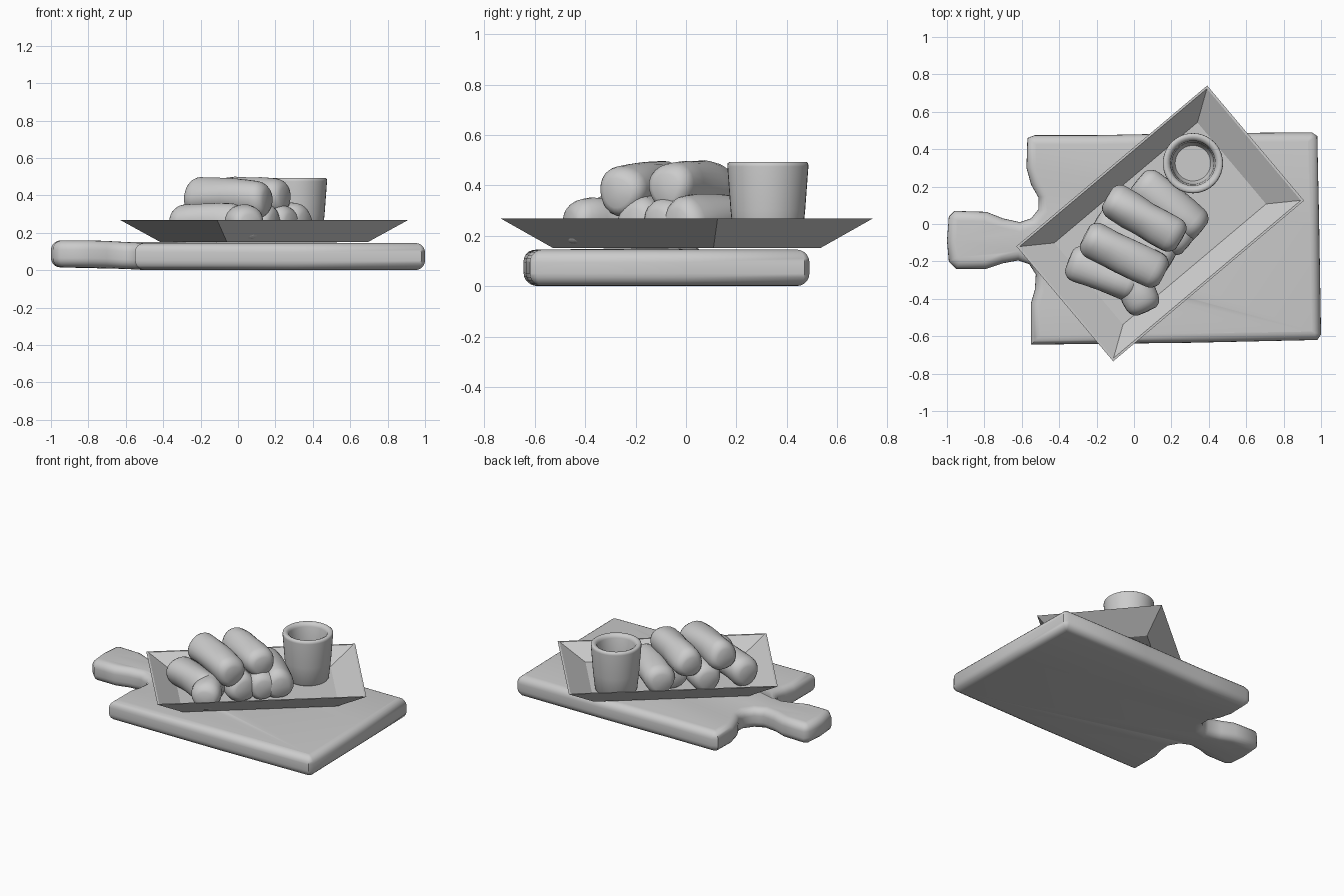
import bpy, bmesh, math, random
from mathutils import Vector, Matrix

random.seed(4)
if "Cube" in bpy.data.objects:
    bpy.data.objects.remove(bpy.data.objects["Cube"], do_unlink=True)

grey = bpy.data.materials.new("plain_grey")
grey.use_nodes = True
grey.diffuse_color = (0.6, 0.6, 0.6, 1)
grey.node_tree.nodes["Principled BSDF"].inputs["Base Color"].default_value = (0.6, 0.6, 0.6, 1)


def add_object(name, bm, smooth=None):
    bmesh.ops.remove_doubles(bm, verts=bm.verts, dist=0.0005)
    bmesh.ops.recalc_face_normals(bm, faces=bm.faces)
    mesh = bpy.data.meshes.new(name)
    bm.to_mesh(mesh)
    bm.free()
    mesh.materials.clear()
    mesh.materials.append(grey)
    ob = bpy.data.objects.new(name, mesh)
    bpy.context.collection.objects.link(ob)
    if smooth:
        bpy.ops.object.select_all(action='DESELECT')
        ob.select_set(True)
        bpy.context.view_layer.objects.active = ob
        bpy.ops.object.shade_smooth_by_angle(angle=math.radians(smooth))
    return ob


def lathe(profile, steps):
    """Spin a list of (radius, height) points around z."""
    bm = bmesh.new()
    verts = [bm.verts.new((r, 0, z)) for r, z in profile]
    edges = [bm.edges.new(pair) for pair in zip(verts, verts[1:])]
    bmesh.ops.spin(bm, geom=verts + edges, cent=(0, 0, 0), axis=(0, 0, 1),
                   angle=math.tau, steps=steps)
    bmesh.ops.remove_doubles(bm, verts=bm.verts, dist=0.0005)
    return bm


# Cutting board: rounded slab with a paddle handle
outline = [(-0.57, 0.46), (-0.53, 0.475), (-0.2, 0.475), (0.3, 0.485), (0.95, 0.49), (0.98, 0.47),
           (0.99, 0), (1.0, -0.59), (0.98, -0.62), (0.3, -0.635), (-0.55, -0.645),
           (-0.55, -0.42), (-0.53, -0.35), (-0.525, -0.27), (-0.56, -0.215), (-0.62, -0.195),
           (-0.7, -0.21), (-0.79, -0.24), (-0.95, -0.24), (-0.99, -0.2), (-1.0, -0.09),
           (-0.99, 0.04), (-0.96, 0.07), (-0.79, 0.065), (-0.7, 0.03), (-0.61, 0.01),
           (-0.55, 0.03), (-0.51, 0.08), (-0.51, 0.14), (-0.55, 0.21), (-0.575, 0.3)]
curve = bpy.data.curves.new("board_outline", 'CURVE')
curve.dimensions = '2D'
curve.fill_mode = 'BOTH'
curve.extrude, curve.bevel_depth, curve.offset = 0.022, 0.05, -0.05
curve.bevel_resolution = 4
spline = curve.splines.new('POLY')
spline.points.add(len(outline) - 1)
for point, (x, y) in zip(spline.points, outline):
    point.co = (x, y, 0, 1)
spline.use_cyclic_u = True
helper = bpy.data.objects.new("board_outline", curve)
bm = bmesh.new()
bm.from_mesh(helper.to_mesh())
helper.to_mesh_clear()
bpy.data.objects.remove(helper)
for v in bm.verts:
    lift = min(max((-0.5 - v.co.x) / 0.25, 0), 1)
    v.co.z += 0.073 + 0.014 * lift
add_object("cutting_board", bm, 50)

# Serving dish: thin rectangular tray with flared sides
bm = bmesh.new()
loops = []
for a, b, z in [(0.495, 0.278, 0.152), (0.667, 0.402, 0.268), (0.655, 0.39, 0.268),
                (0.50, 0.285, 0.168)]:
    loops.append([bm.verts.new((sx * a, sy * b, z))
                  for sx, sy in ((-1, -1), (1, -1), (1, 1), (-1, 1))])
for low, high in zip(loops, loops[1:]):
    for i in range(4):
        j = (i + 1) % 4
        bm.faces.new((low[i], low[j], high[j], high[i]))
bm.faces.new(loops[0][::-1])
bm.faces.new(loops[-1])
bm.transform(Matrix.Translation((0.14, 0.003, 0)) @ Matrix.Rotation(math.radians(40.1), 4, 'Z'))
add_object("serving_dish", bm)

# Dipping cup: tapered, with a thick rounded rim
cup = [(0, 0.165), (0.125, 0.165), (0.135, 0.18), (0.148, 0.3), (0.161, 0.475),
       (0.16, 0.488), (0.152, 0.494), (0.14, 0.494), (0.127, 0.487), (0.12, 0.47),
       (0.112, 0.34), (0.108, 0.24), (0.095, 0.22), (0, 0.22)]
bm = lathe(cup, 40)
bm.transform(Matrix.Translation((0.315, 0.325, 0)))
add_object("dipping_cup", bm, 50)


# Pastry rolls: lumpy cylinders with soft ends
def roll(name, start, end, radius, sag=0.015):
    start, end = Vector(start), Vector(end)
    axis = end - start
    half = axis.length / 2
    cap = min(0.065, half * 0.6)
    profile = []
    for i in range(6):
        t = i / 5 * math.pi / 2
        profile.append((radius * (0.4 + 0.6 * math.sin(t)) if i else 0,
                        -half + cap * (1 - math.cos(t))))
    body = [(radius * (1 + random.uniform(-0.04, 0.03)), (half - cap) * k) for k in (-0.5, 0, 0.5)]
    profile = profile + body + [(r, -z) for r, z in reversed(profile)]
    bm = lathe(profile, 24)
    phase = random.uniform(0, math.tau)
    for v in bm.verts:
        turn = math.atan2(v.co.y, v.co.x)
        lump = 1 + 0.04 * math.sin(3 * turn + phase + 9 * v.co.z)
        v.co.x *= lump
        v.co.y *= lump
    bm.transform(Matrix.Translation((start + end) / 2) @ axis.to_track_quat('Z', 'Y').to_matrix().to_4x4())
    for v in bm.verts:
        along = (v.co - (start + end) / 2).dot(axis.normalized()) / half
        v.co.z = max(v.co.z - sag * along * along, 0.168)
    add_object(name, bm, 60)


rolls = {
    "lower_roll_front": ((-0.35, -0.19, 0.262), (0.03, -0.34, 0.262), 0.1),
    "lower_roll_tip": ((-0.04, -0.23, 0.255), (0.07, -0.47, 0.26), 0.095),
    "lower_roll_middle": ((-0.2, 0.03, 0.262), (0.2, -0.21, 0.262), 0.1),
    "lower_roll_inner": ((0.0, 0.12, 0.262), (0.29, -0.12, 0.262), 0.095),
    "lower_roll_back": ((0.02, 0.24, 0.27), (0.36, -0.04, 0.262), 0.1),
    "upper_roll_front": ((-0.265, -0.06, 0.405), (0.16, -0.275, 0.385), 0.1),
    "upper_roll_back": ((-0.145, 0.145, 0.395), (0.255, -0.085, 0.405), 0.098),
}
for name, (start, end, radius) in rolls.items():
    roll(name, start, end, radius)
